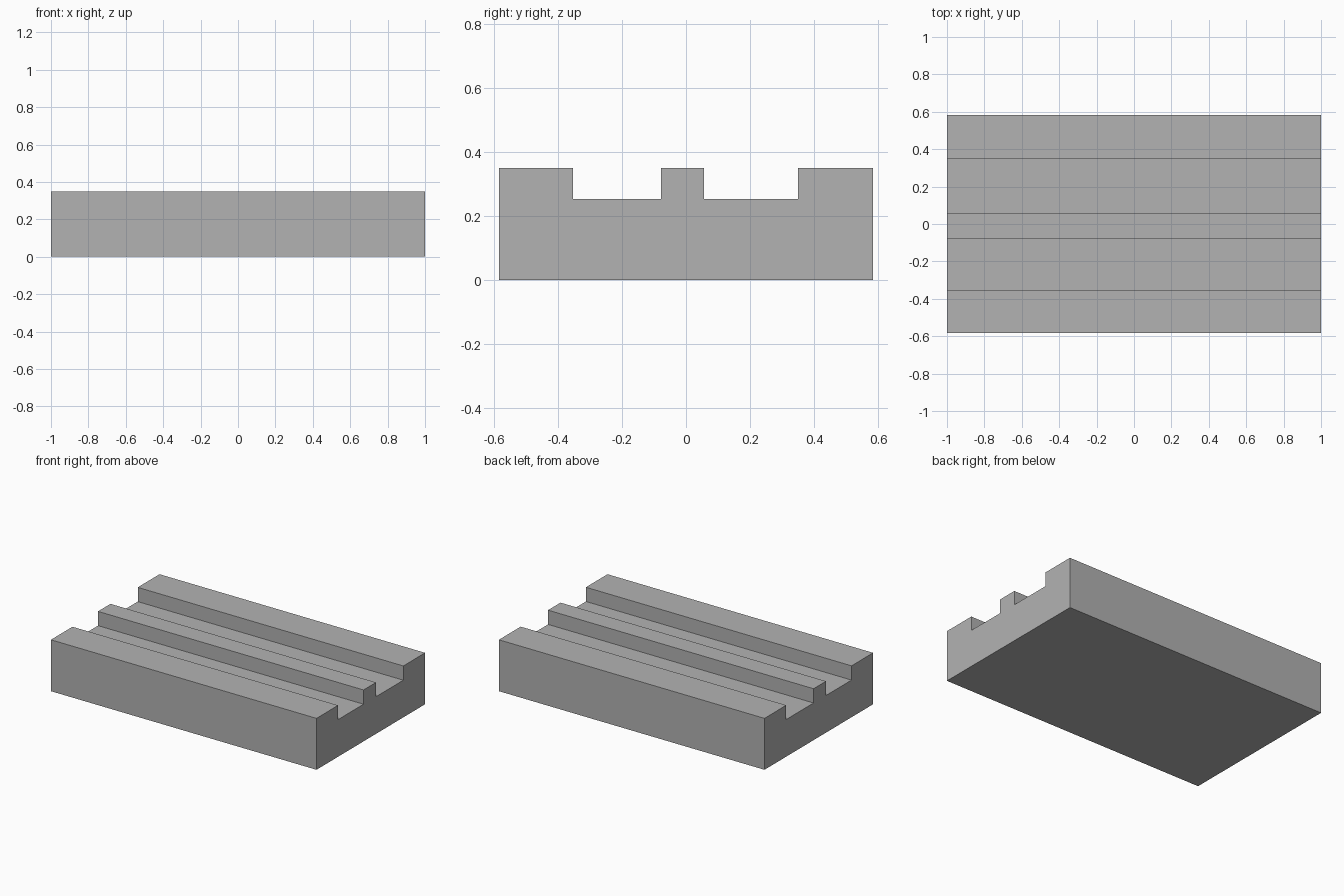
import bpy
import bmesh
from mathutils import Vector

cube = bpy.data.objects.get("Cube")
if cube:
    bpy.data.objects.remove(cube, do_unlink=True)

# Plain grey material
GREY = (0.448, 0.448, 0.448, 1)
grey = bpy.data.materials.new("plain_grey")
grey.use_nodes = True
grey.diffuse_color = GREY
grey.node_tree.nodes["Principled BSDF"].inputs["Base Color"].default_value = GREY

# Overall sizes and the grooves, each as (front y, back y)
HALF_LENGTH, HALF_WIDTH = 1.0, 0.584
TOP, GROOVE_FLOOR = 0.35, 0.253
GROOVES = [(-0.352, -0.078), (0.056, 0.35)]

# Cross-section: base edge, then along the top from back to front
profile = [(-HALF_WIDTH, 0), (HALF_WIDTH, 0), (HALF_WIDTH, TOP)]
for front, back in reversed(GROOVES):
    profile += [(back, TOP), (back, GROOVE_FLOOR), (front, GROOVE_FLOOR), (front, TOP)]
profile.append((-HALF_WIDTH, TOP))

# Grooved block: the cross-section extruded along x
bm = bmesh.new()
end = bm.faces.new([bm.verts.new((-HALF_LENGTH, y, z)) for y, z in profile])
extruded = bmesh.ops.extrude_face_region(bm, geom=[end], use_keep_orig=True)
moved = [v for v in extruded["geom"] if isinstance(v, bmesh.types.BMVert)]
bmesh.ops.translate(bm, verts=moved, vec=Vector((2 * HALF_LENGTH, 0, 0)))
bmesh.ops.recalc_face_normals(bm, faces=bm.faces)

mesh = bpy.data.meshes.new("grooved_block")
bm.to_mesh(mesh)
bm.free()
mesh.materials.append(grey)
block = bpy.data.objects.new("grooved_block", mesh)
bpy.context.collection.objects.link(block)
